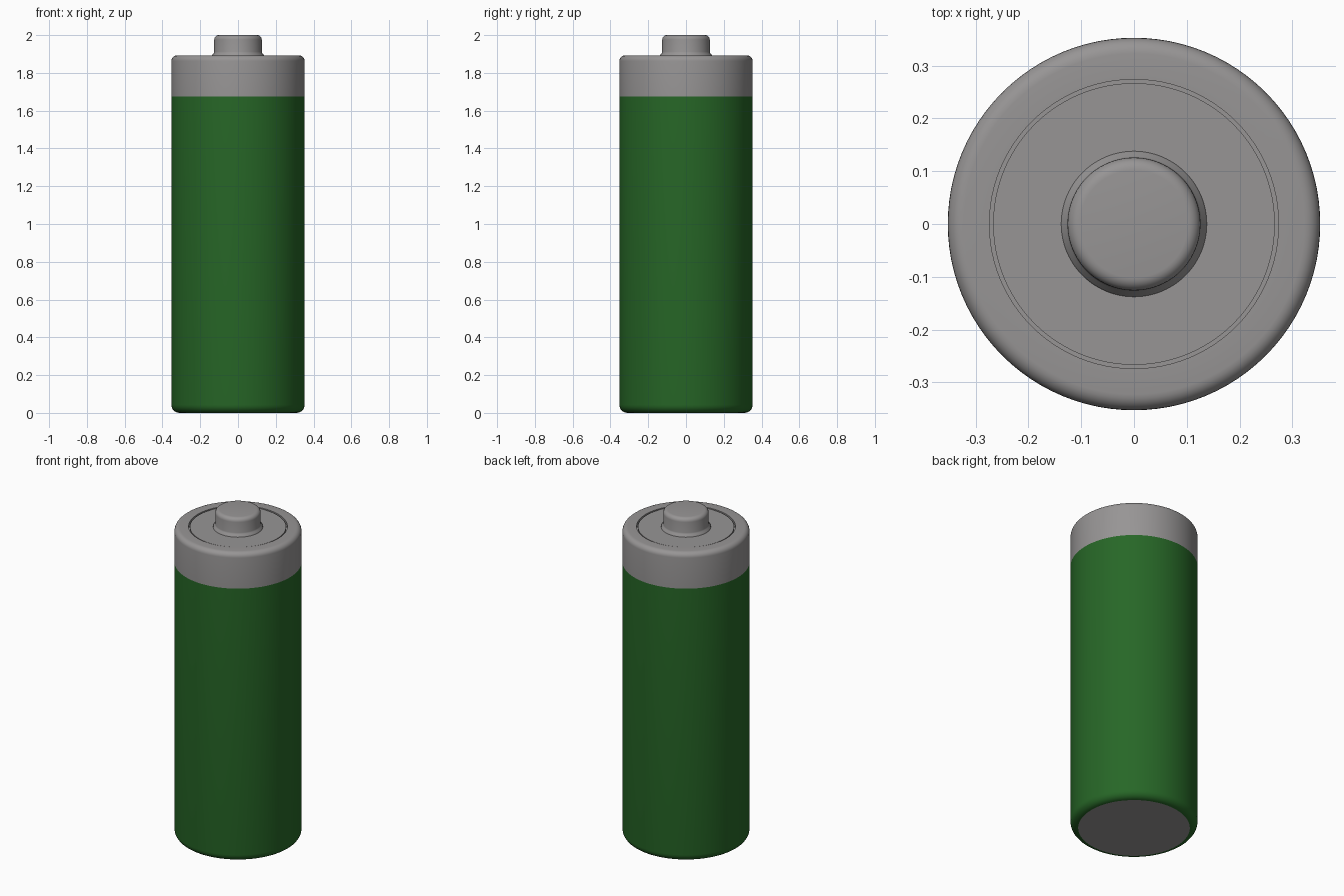
import bpy, bmesh, math

if "Cube" in bpy.data.objects:
    bpy.data.objects.remove(bpy.data.objects["Cube"])

SIDES = 96


def material(name, rgb):
    m = bpy.data.materials.new(name)
    m.diffuse_color = (*rgb, 1.0)
    m.use_nodes = True
    m.node_tree.nodes["Principled BSDF"].inputs["Base Color"].default_value = m.diffuse_color
    return m


green = material("green wrapper", (0.020, 0.135, 0.020))
grey = material("grey metal", (0.31, 0.30, 0.30))


def arc(cx, cz, r, a0, a1, n=6):
    """Points of a rounded corner in (radius, height)."""
    return [(cx + r * math.cos(math.radians(a0 + (a1 - a0) * i / n)),
             cz + r * math.sin(math.radians(a0 + (a1 - a0) * i / n)))
            for i in range(n + 1)]


def lathe(name, profile, mat):
    """Spin a (radius, height) profile, listed bottom to top, around z."""
    bm = bmesh.new()
    rings = []
    for r, z in profile:
        if r < 1e-6:
            rings.append([bm.verts.new((0, 0, z))])
        else:
            rings.append([bm.verts.new((r * math.cos(2 * math.pi * i / SIDES),
                                        r * math.sin(2 * math.pi * i / SIDES), z))
                          for i in range(SIDES)])
    for a, b in zip(rings, rings[1:]):
        for i in range(SIDES):
            j = (i + 1) % SIDES
            if len(a) == 1:
                bm.faces.new((a[0], b[j], b[i]))
            elif len(b) == 1:
                bm.faces.new((a[i], a[j], b[0]))
            else:
                bm.faces.new((a[i], a[j], b[j], b[i]))
    me = bpy.data.meshes.new(name)
    bm.to_mesh(me)
    bm.free()
    me.materials.append(mat)
    ob = bpy.data.objects.new(name, me)
    bpy.context.collection.objects.link(ob)
    bpy.ops.object.select_all(action='DESELECT')
    ob.select_set(True)
    bpy.context.view_layer.objects.active = ob
    bpy.ops.object.shade_smooth_by_angle(angle=math.radians(35))
    return ob


R = 0.353

# flat metal base contact
lathe("base_contact", [(0, 0), (0.31, 0)], grey)

# green wrapper with rounded bottom edge
lathe("wrapper", arc(R - 0.043, 0.043, 0.043, -90, 0) + [(R, 1.675)], green)

# metal band, rounded shoulder, ring groove and top disc
lathe("top_cap",
      [(R, 1.675)] + arc(R - 0.03, 1.863, 0.03, 0, 90)
      + [(0.274, 1.893), (0.274, 1.865), (0.267, 1.865), (0.267, 1.89)]
      + [(0.138, 1.89)], grey)

# raised terminal with a small flared foot
lathe("terminal",
      [(0.138, 1.89), (0.136, 1.897), (0.128, 1.904), (0.126, 1.912)]
      + arc(0.126 - 0.024, 1.976, 0.024, 0, 90) + [(0, 2.0)], grey)
